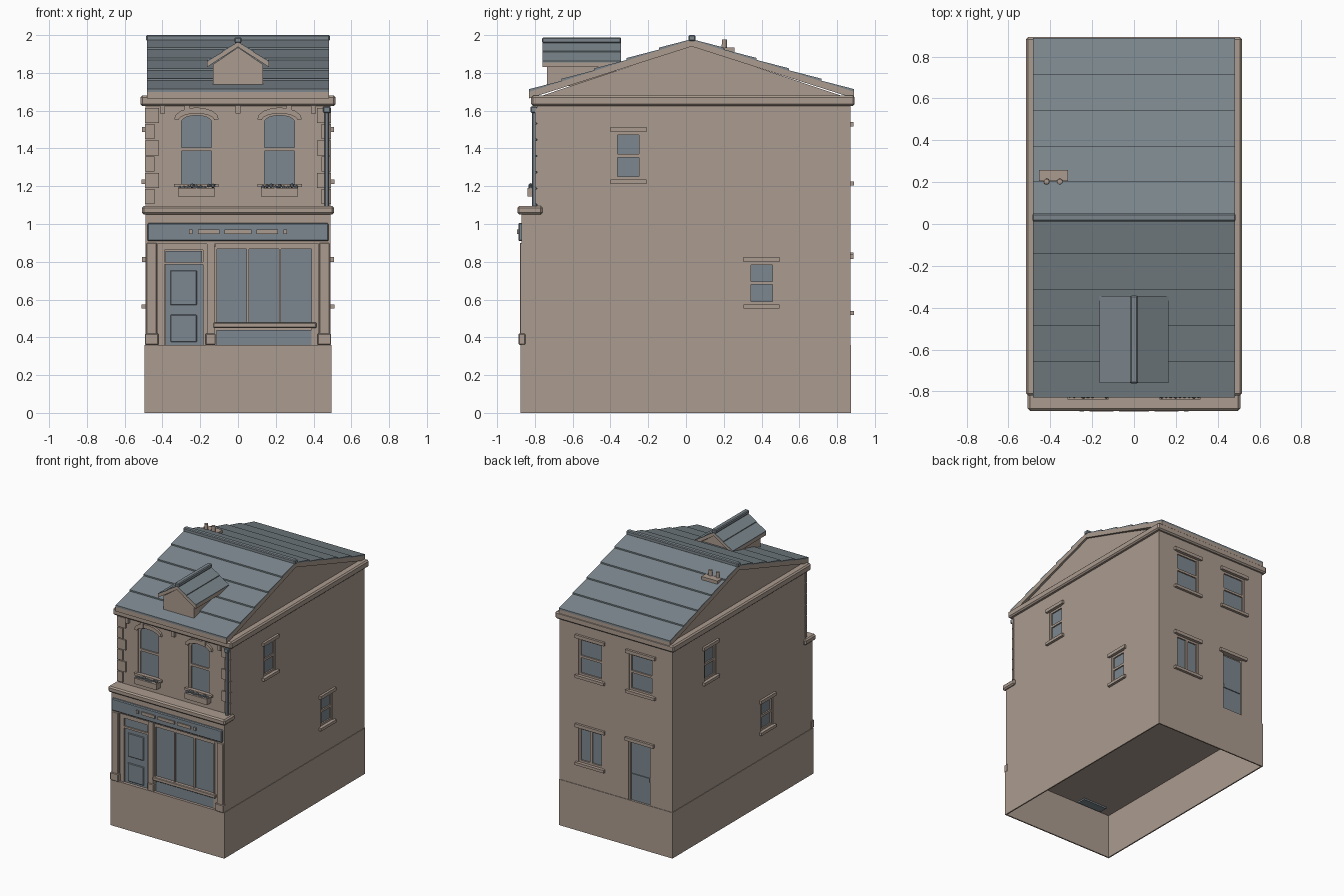
import bpy, bmesh, math, random

if "Cube" in bpy.data.objects:
    bpy.data.objects.remove(bpy.data.objects["Cube"], do_unlink=True)
random.seed(4)


def material(name, rgb):
    m = bpy.data.materials.new(name)
    m.use_nodes = True
    m.diffuse_color = (*rgb, 1)
    m.node_tree.nodes["Principled BSDF"].inputs["Base Color"].default_value = (*rgb, 1)
    return m


STONE = material("warm stone", (.41, .33, .275))
SLATE = material("roof slate", (.2, .24, .265))
BLUE = material("blue grey paint and glass", (.2, .245, .28))


def finish(name, bm, mat, bevel=0):
    if bevel:
        bmesh.ops.bevel(bm, geom=bm.edges[:], offset=bevel, segments=1, affect='EDGES')
    bmesh.ops.recalc_face_normals(bm, faces=bm.faces[:])
    me = bpy.data.meshes.new(name)
    bm.to_mesh(me)
    bm.free()
    me.materials.append(mat)
    ob = bpy.data.objects.new(name, me)
    bpy.context.collection.objects.link(ob)
    return ob


def prism(name, mat, axis, pts, lo, hi, bevel=0):
    """Extrude a profile: (y, z) points along x, or (x, z) points along y."""
    bm = bmesh.new()
    put = (lambda a, b: (lo, a, b)) if axis == 'x' else (lambda a, b: (a, lo, b))
    face = bm.faces.new([bm.verts.new(put(a, b)) for a, b in pts])
    new = bmesh.ops.extrude_face_region(bm, geom=[face])["geom"]
    move = (hi - lo, 0, 0) if axis == 'x' else (0, hi - lo, 0)
    bmesh.ops.translate(bm, vec=move, verts=[v for v in new if isinstance(v, bmesh.types.BMVert)])
    return finish(name, bm, mat, bevel)


def box(name, mat, x, y, z, bevel=0):
    return prism(name, mat, 'x', [(y[0], z[0]), (y[1], z[0]), (y[1], z[1]), (y[0], z[1])], *x, bevel)


# Walls: axis they run along, plane position, outward sign
WALLS = {"shop": ('x', -.87, -1), "front": ('x', -.79, -1), "back": ('x', .87, 1),
         "right": ('y', .49, 1), "left": ('y', -.49, -1)}


def on_wall(wall, name, mat, u, z, d, bevel=0):
    """Box on a wall: u along it, d outward from its plane."""
    axis, plane, sign = WALLS[wall]
    depth = sorted(plane + sign * v for v in d)
    return box(name, mat, *((u, depth) if axis == 'x' else (depth, u)), z, bevel)


def around(c, half):
    return (c - half, c + half)


def carve(ob, cutters):
    for c in cutters:
        mod = ob.modifiers.new("opening", 'BOOLEAN')
        mod.object, mod.solver = c, 'EXACT'
    bpy.context.view_layer.update()
    me = bpy.data.meshes.new_from_object(ob.evaluated_get(bpy.context.evaluated_depsgraph_get()))
    ob.modifiers.clear()
    ob.data = me
    for c in cutters:
        bpy.data.objects.remove(c, do_unlink=True)


def arc(c, half, z, rise, n=8):
    """Shallow arch from right to left."""
    return [(c + half * math.cos(math.pi * i / n), z + rise * math.sin(math.pi * i / n)) for i in range(n + 1)]


holes = []


def window(wall, u, half, z0, z1, mullion=False):
    holes.append(on_wall(wall, "cutter", STONE, around(u, half), (z0, z1), (-.025, .05)))
    on_wall(wall, "window_glass", BLUE, around(u, half), (z0, z1), (-.026, -.016))
    d, t = (-.02, -.006), .016
    for s in (-1, 1):
        on_wall(wall, "window_jamb", STONE, around(u + s * (half - t / 2), t / 2), (z0, z1), d)
    on_wall(wall, "window_head", STONE, around(u, half), (z1 - t, z1), d)
    on_wall(wall, "window_foot", STONE, around(u, half), (z0, z0 + t), d)
    mid = (z0 + z1) / 2
    if mullion:
        on_wall(wall, "window_mullion", STONE, around(u, .01), (z0, z1), d)
    else:
        on_wall(wall, "window_rail", STONE, around(u, half), around(mid, .009), d)
    on_wall(wall, "window_lintel", STONE, around(u, half + .022), (z1, z1 + .026), (-.01, .018))
    on_wall(wall, "window_sill", STONE, around(u, half + .022), (z0 - .022, z0), (-.01, .02))


def pitched_roof(name, axis, c, half, eave, ridge, lo, hi, courses, thick, lift):
    """Stone rake slab under a sawtooth of slate courses."""
    base = [(c - half, eave), (c, ridge), (c + half, eave)]
    prism(name + "_rake", STONE, axis, base + [(p, z - thick) for p, z in reversed(base)], lo, hi)
    side = []
    for i in range(courses):
        for t, up in ((i / courses, lift), ((i + 1) / courses, lift / 4)):
            side.append((half * (1 - t), eave + (ridge - eave) * t + up))
    top = [(c - p, z) for p, z in side] + [(c + p, z) for p, z in reversed(side[:-1])]
    prism(name + "_slates", SLATE, axis, top + base[::-1], lo, hi)


# Hollow plinth and main walls
plinth = box("plinth", STONE, (-.494, .494), (-.876, .874), (0, .36))
carve(plinth, [box("cutter", STONE, (-.484, .484), (-.866, .864), (-.1, .35))])
body = prism("walls", STONE, 'x', [(-.87, .358), (.87, .358), (.87, 1.65), (-.79, 1.65), (-.79, 1.07), (-.87, 1.07)], -.49, .49)
box("door_threshold", BLUE, (-.39, -.18), (-.85, -.78), (.338, .352))

# Side and back windows
for wall, upper, lower in (("right", -.305, .4), ("left", .4, -.305)):
    window(wall, upper, .073, 1.235, 1.487)
    window(wall, lower, .073, .575, .8)
for x in (-.22, .22):
    window("back", x, .105, 1.225, 1.515)
window("back", .22, .105, .54, .815, mullion=True)

# Back door
holes.append(on_wall("back", "cutter", STONE, (-.31, -.11), (.36, .825), (-.025, .05)))
on_wall("back", "back_door", BLUE, (-.295, -.125), (.36, .81), (-.026, -.012))
on_wall("back", "back_door_rail", BLUE, (-.29, -.13), (.54, .57), (-.013, -.005))
for x in (-.3025, -.1175):
    on_wall("back", "back_door_jamb", STONE, around(x, .0075), (.36, .825), (-.026, -.003))
on_wall("back", "back_door_lintel", STONE, (-.335, -.085), (.825, .85), (-.01, .018))

# Arched front windows with hoods and planters
for x in (-.22, .22):
    outline = [(x - .095, 1.2), (x + .095, 1.2)] + arc(x, .095, 1.555, .03)
    holes.append(prism("cutter", STONE, 'y', outline, -.85, -.765))
    prism("arched_glass", BLUE, 'y', outline, -.775, -.764)
    prism("arched_head", STONE, 'y', arc(x, .095, 1.555, .03) + arc(x, .08, 1.54, .035)[::-1], -.784, -.77)
    for s in (-1, 1):
        on_wall("front", "sash_jamb", STONE, around(x + s * .087, .008), (1.2, 1.56), (-.02, -.006))
    on_wall("front", "sash_rail", STONE, around(x, .09), around(1.395, .009), (-.02, -.006))
    prism("window_hood", STONE, 'y', arc(x, .118, 1.555, .062) + arc(x, .095, 1.55, .035)[::-1], -.808, -.78)
    on_wall("front", "front_sill", STONE, around(x, .118), (1.195, 1.212), (-.01, .02))
    on_wall("front", "planter", STONE, around(x, .098), (1.145, 1.19), (0, .05))
    for i in range(9):
        bm = bmesh.new()
        bmesh.ops.create_icosphere(bm, subdivisions=1, radius=random.uniform(.009, .014))
        finish("planter_flower", bm, BLUE).location = (x - .088 + i * .022, -.822, random.uniform(1.19, 1.205))

# Recess for the shop front
holes.append(on_wall("shop", "cutter", STONE, (-.425, .425), (.3, .895), (-.03, .05)))
carve(body, holes)

# Quoins and eaves brackets
for s in (-1, 1):
    for i in range(6):
        w = .075 if i % 2 else .05
        z = 1.105 + i * .086
        on_wall("front", "quoin", STONE, sorted((s * .493, s * (.493 - w))), (z, z + .08), (-.01, .01))
for x in (-.4, -.27, 0, .27, .4):
    on_wall("front", "eaves_bracket", STONE, around(x, .013), (1.585, 1.63), (-.01, .022))

# Cornices
box("eaves_cornice", STONE, (-.516, .516), (-.82, .893), (1.625, 1.68), .01)
box("shop_cornice", STONE, (-.508, .508), (-.893, -.76), (1.05, 1.095), .01)

# Downpipe with hopper
box("downpipe", BLUE, (.459, .481), (-.815, -.79), (1.09, 1.6), .004)
box("downpipe_hopper", BLUE, (.451, .489), (-.822, -.79), (1.588, 1.622), .004)

# Sign board with plain plates
on_wall("shop", "sign_board", BLUE, (-.48, .48), (.91, 1.005), (-.02, .018), .006)
for x, half in ((-.155, .058), (0, .072), (.155, .058), (-.25, .01), (.25, .01)):
    on_wall("shop", "sign_plate", STONE, around(x, half), around(.96, .012), (.016, .026))

# Pilasters
for x in (-.457, .457):
    on_wall("shop", "pilaster", STONE, around(x, .028), (.36, .9), (-.02, .01), .004)
    on_wall("shop", "pilaster_base", STONE, around(x, .036), (.36, .42), (-.02, .016), .004)
on_wall("shop", "door_post", STONE, (-.165, -.125), (.36, .9), (-.03, .004))
on_wall("shop", "door_post_base", STONE, (-.172, -.118), (.36, .42), (-.03, .01), .004)

# Shop door
on_wall("shop", "transom_glass", BLUE, (-.385, -.19), (.8, .858), (-.03, -.02))
on_wall("shop", "shop_door", BLUE, (-.385, -.185), (.36, .785), (-.03, -.018))
for z in ((.57, .755), (.375, .52)):
    on_wall("shop", "door_panel", BLUE, (-.358, -.218), z, (-.02, -.01), .004)
for u, z in (((-.425, -.388), (.36, .9)), ((-.39, -.16), (.785, .8)), ((-.39, -.16), (.862, .9)), ((-.185, -.16), (.36, .87))):
    on_wall("shop", "door_frame", STONE, u, z, (-.03, -.01))

# Shop window over a panelled base
on_wall("shop", "shop_glass", BLUE, (-.12, .39), (.47, .87), (-.03, -.02))
for x in (-.118, .052, .222, .395):
    on_wall("shop", "shop_mullion", STONE, around(x, .006), (.47, .88), (-.03, -.008))
on_wall("shop", "shop_window_head", STONE, (-.12, .4), (.868, .9), (-.03, -.008))
on_wall("shop", "shop_window_end", STONE, (.39, .43), (.36, .9), (-.03, -.01))
on_wall("shop", "shop_sill", STONE, (-.13, .415), (.45, .478), (-.03, .008), .004)
on_wall("shop", "shop_base_panel", BLUE, (-.115, .395), (.36, .44), (-.03, -.015))

# Gable walls and main roof
prism("gable_wall", STONE, 'x', [(-.79, 1.67), (.85, 1.67), (.03, 1.945)], -.465, .465)
pitched_roof("main_roof", 'x', .03, .86, 1.7, 1.975, -.482, .482, 5, .035, .014)
box("main_ridge", SLATE, (-.486, .486), (.012, .05), (1.968, 2), .006)

# Dormer
prism("dormer_walls", STONE, 'y', [(-.132, 1.73), (.132, 1.73), (.132, 1.845), (0, 1.935), (-.132, 1.845)], -.735, -.37)
pitched_roof("dormer_roof", 'y', 0, .165, 1.855, 1.962, -.76, -.345, 2, .025, .008)
box("dormer_ridge", SLATE, (-.019, .019), (-.762, -.343), (1.958, 1.988), .006)

# Low chimney with two pots
box("chimney", STONE, (-.455, -.315), (.205, .258), (1.88, 1.934))
for x in (-.418, -.355):
    bm = bmesh.new()
    bmesh.ops.create_cone(bm, cap_ends=True, segments=12, radius1=.015, radius2=.013, depth=.07)
    finish("chimney_pot", bm, STONE).location = (x, .203, 1.942)
